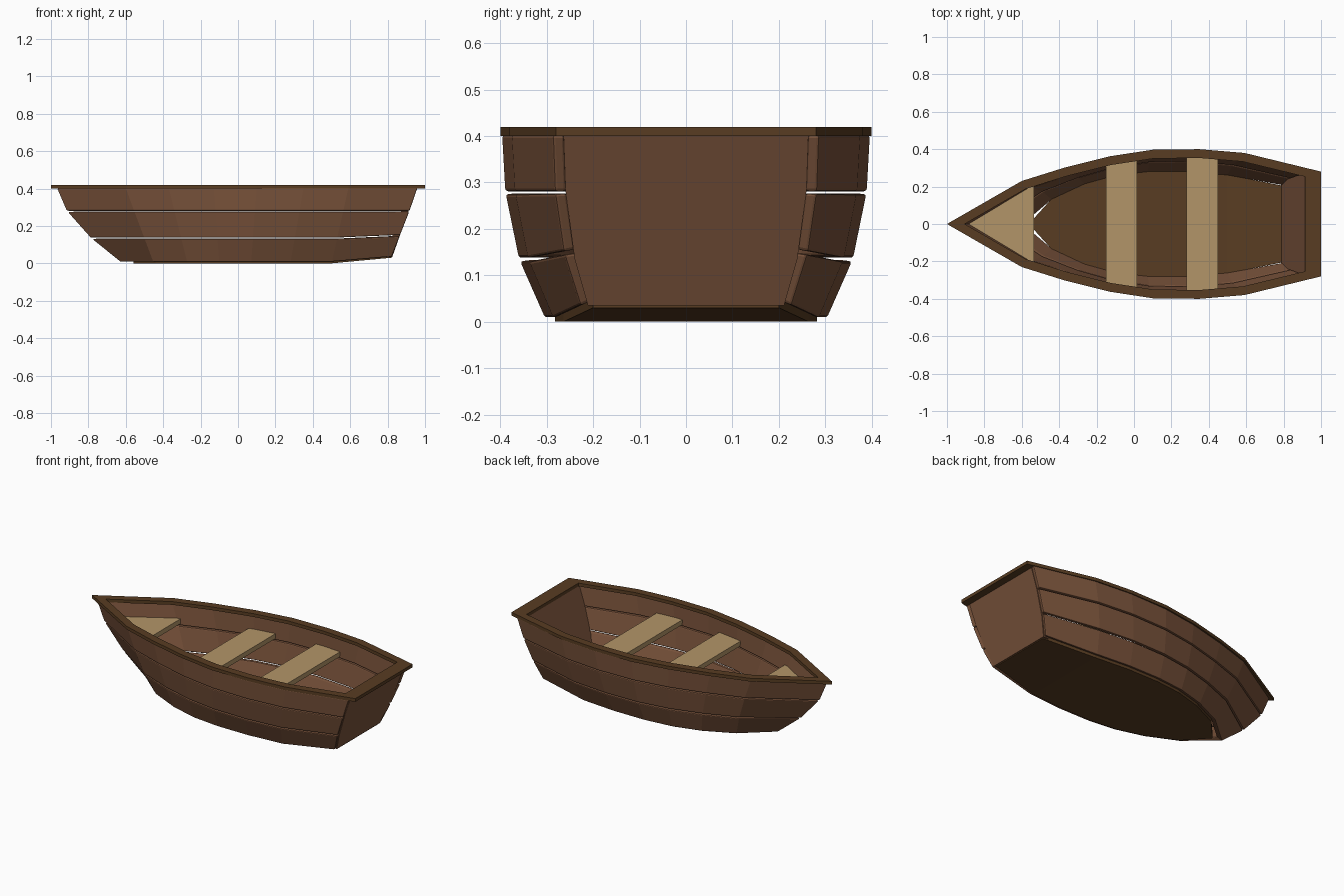
import bpy, bmesh
from mathutils import Vector

if "Cube" in bpy.data.objects:
    bpy.data.objects.remove(bpy.data.objects["Cube"])


def material(name, color):
    m = bpy.data.materials.new(name)
    m.diffuse_color = (*color, 1)
    m.use_nodes = True
    m.node_tree.nodes["Principled BSDF"].inputs["Base Color"].default_value = m.diffuse_color
    return m


HULL = material("hull brown", (0.19, 0.085, 0.043))
DARK = material("dark brown", (0.098, 0.046, 0.016))
TAN = material("seat tan", (0.45, 0.30, 0.138))


def loft(name, sections, mat, cyclic=False, bevel=0):
    """Closed solid through a list of equal-length cross-sections."""
    bm = bmesh.new()
    rings = [[bm.verts.new(p) for p in s] for s in sections]
    pairs = list(zip(rings, rings[1:]))
    if cyclic:
        pairs.append((rings[-1], rings[0]))
    else:
        bm.faces.new(rings[0])
        bm.faces.new(rings[-1])
    n = len(rings[0])
    for a, b in pairs:
        for k in range(n):
            j = (k + 1) % n
            bm.faces.new((a[k], a[j], b[j], b[k]))
    bmesh.ops.recalc_face_normals(bm, faces=bm.faces)
    me = bpy.data.meshes.new(name)
    bm.to_mesh(me)
    bm.free()
    me.materials.append(mat)
    ob = bpy.data.objects.new(name, me)
    bpy.context.collection.objects.link(ob)
    if bevel:
        mod = ob.modifiers.new("soft edges", 'BEVEL')
        mod.width, mod.segments, mod.limit_method = bevel, 2, 'ANGLE'
        mod.angle_limit = 0.9
    return ob


def interp(table, v):
    for (a, fa), (b, fb) in zip(table, table[1:]):
        if v <= b:
            break
    return fa + (fb - fa) * (v - a) / (b - a)


def inset(pts, t):
    """Move a bow-to-stern half outline inward by t with mitred corners."""
    segs = [(b - a).normalized() for a, b in zip(pts, pts[1:])]
    normals = [Vector((d.y, -d.x)) for d in segs]
    first = Vector((normals[0].x, -normals[0].y))      # mirrored side at the bow
    out = []
    for p, n0, n1 in zip(pts, [first] + normals, normals + [normals[-1]]):
        m = (n0 + n1).normalized()
        out.append(p + m * t / m.dot(n1))
    return out


def both_sides(half):
    """Mirror half sections across y = 0, sharing the bow section."""
    left = [[(x, -y, z) for x, y, z in s] for s in half[:0:-1]]
    return left + half


# Half outlines of the hull at the top and at the bottom
TOP = [(-.97, 0), (-.6, .223), (-.37, .295), (-.13, .355), (.1, .39), (.35, .396), (.59, .375), (.96, .287)]
BOTTOM = [(-.62, 0), (-.45, .15), (-.27, .235), (-.1, .282), (.07, .3), (.28, .3), (.5, .282), (.82, .225)]
FLARE = [(0, 0), (.135, .62), (.28, .93), (.4, 1)]
BOW = [(0, 0), (.135, .48), (.28, .85), (.4, 1)]


def outline(z):
    pts = []
    for i, (t, b) in enumerate(zip(TOP, BOTTOM)):
        wx = interp(BOW, z) if i == 0 else z / .4
        wy = interp(FLARE, z)
        pts.append(Vector((b[0] + (t[0] - b[0]) * wx, b[1] + (t[1] - b[1]) * wy)))
    return pts


def stern_rise(i, z):
    return .028 * max(0, 1 - z / .28) if i == len(TOP) - 1 else 0


# Three strakes wrapping round the bow
THICK = .026
for name, z0, z1, tilt in (("lower_strake", .008, .13, .011),
                           ("middle_strake", .137, .275, .005),
                           ("upper_strake", .281, .402, 0)):
    lo, hi = outline(z0), outline(min(z1, .4))
    half = []
    for i, (a, b, c, d) in enumerate(zip(lo, inset(lo, THICK), inset(hi, THICK), hi)):
        r0, r1 = stern_rise(i, z0), stern_rise(i, z1)
        half.append([(*a, z0 + r0), (*b, z0 + r0 + tilt), (*c, z1 + r1 + tilt * .3), (*d, z1 + r1)])
    loft(name, both_sides(half), HULL, bevel=.006)

# Gunwale rim
rim = [Vector(p) for p in ((-1, 0), (-.6, .23), (-.37, .302), (-.13, .362), (.1, .397),
                           (.35, .4), (.59, .38), (1, .28))]
inner = inset(rim, .047)
inner[-1] = Vector((.915, .253))
half = [[(*a, .4), (*b, .4), (*b, .42), (*a, .42)] for a, b in zip(rim, inner)]
loft("gunwale", both_sides(half), DARK, cyclic=True)

# Floor, rising towards the stern
floor = inset(outline(0), .018)
floor[0] = Vector((-.56, .003))
floor[-1] = Vector((.82, .2))
sections = []
for i, p in enumerate(floor):
    z = .03 if i == len(floor) - 1 else 0
    sections.append([(p.x, -p.y, z), (p.x, p.y, z), (p.x, p.y, z + .02), (p.x, -p.y, z + .02)])
loft("floor", sections, DARK)

# Transom, following the plank insides
sections = []
for z in (.035, .135, .28, .4):
    p = inset(outline(z), THICK - .002)[-1]
    x = .825 + .13 * (z - .035) / .365
    sections.append([(x, -p.y, z), (x, p.y, z), (x - .04, p.y, z), (x - .04, -p.y, z)])
loft("transom", sections, HULL)

# Seats, cut to the inside of the hull
SEAT_TOP, SEAT_THICK = .32, .03
side = [(p.x, p.y) for p in inset(outline(.31), THICK - .006)]


def seat(name, xs):
    sections = []
    for x in xs:
        y = max(interp(side, x), .003)
        z0, z1 = SEAT_TOP - SEAT_THICK, SEAT_TOP
        sections.append([(x, -y, z0), (x, y, z0), (x, y, z1), (x, -y, z1)])
    loft(name, sections, TAN)


seat("bow_seat", (side[0][0], side[1][0], -.535))
seat("middle_seat", (-.15, .015))
seat("stern_seat", (.28, .45))
